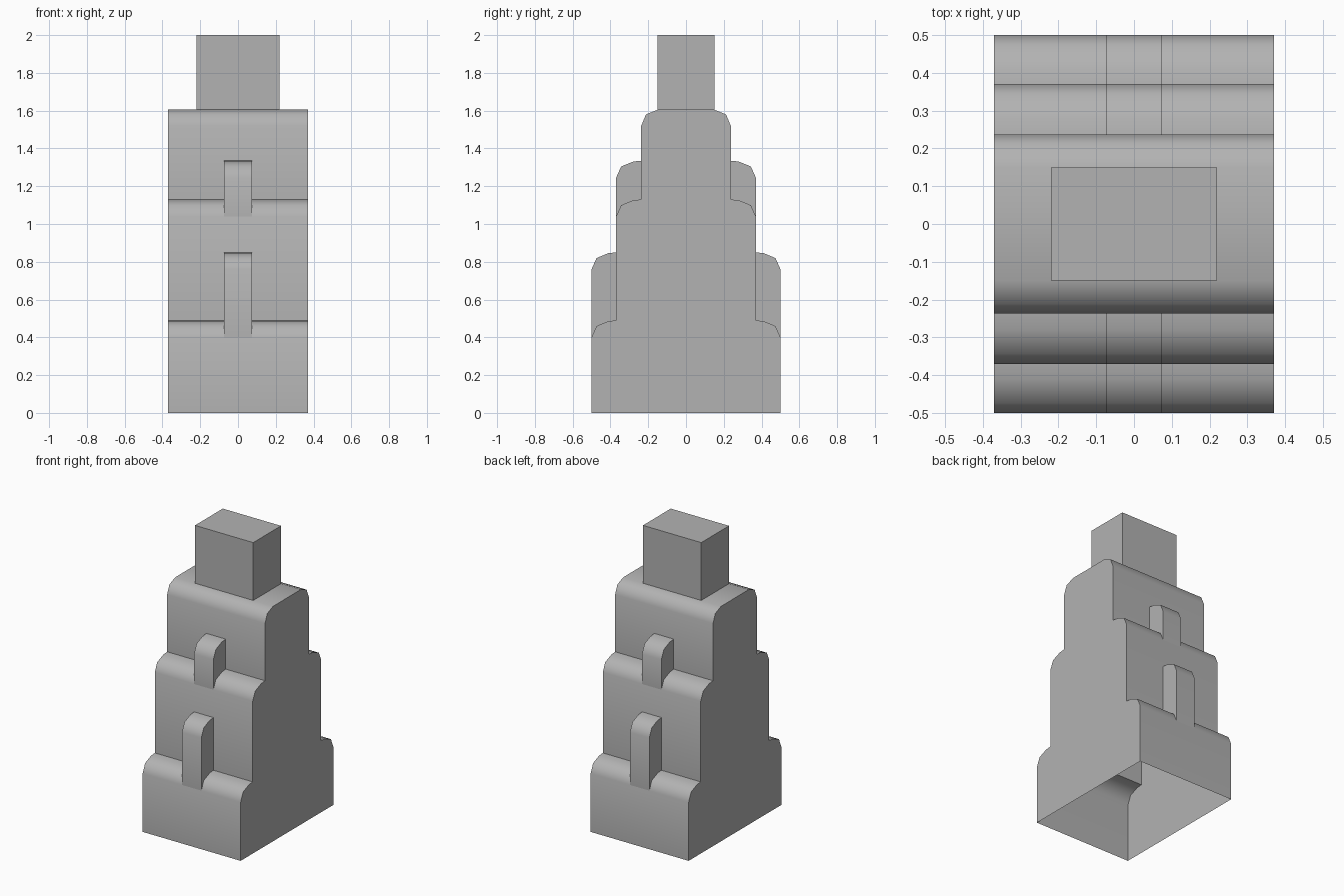
import bpy, bmesh

cube = bpy.data.objects.get("Cube")
if cube:
    bpy.data.objects.remove(cube, do_unlink=True)

grey = bpy.data.materials.new("plain grey")
grey.use_nodes = True
COLOUR = (0.45, 0.45, 0.45, 1)
grey.diffuse_color = COLOUR
grey.node_tree.nodes["Principled BSDF"].inputs["Base Color"].default_value = COLOUR


def shoulder(y_out, y_in, z_low):
    """Rounded shoulder rising from the outer wall to the inner wall."""
    rise, run = 0.09, y_out - y_in
    return [(y_out, z_low), (y_out - 0.2 * run, z_low + 0.66 * rise),
            (y_out - 0.68 * run, z_low + 0.95 * rise), (y_in, z_low + rise)]


def extrude(name, profile, half_width, skip=()):
    """Extrude a (y, z) outline along x, leaving out the skipped outline edges."""
    bm = bmesh.new()
    left, right = ([bm.verts.new((x, y, z)) for y, z in profile]
                   for x in (half_width, -half_width))
    bm.faces.new(left)
    bm.faces.new(right[::-1])
    count = len(profile)
    for i in range(count):
        if i not in skip:
            j = (i + 1) % count
            bm.faces.new((left[j], left[i], right[i], right[j]))
    finish(name, bm)


def finish(name, bm):
    bmesh.ops.recalc_face_normals(bm, faces=bm.faces)
    mesh = bpy.data.meshes.new(name)
    bm.to_mesh(mesh)
    bm.free()
    mesh.materials.append(grey)
    obj = bpy.data.objects.new(name, mesh)
    bpy.context.collection.objects.link(obj)
    bpy.ops.object.select_all(action='DESELECT')
    obj.select_set(True)
    bpy.context.view_layer.objects.active = obj
    bpy.ops.object.shade_smooth_by_angle(angle=0.87)


# Stepped hollow body, open underneath
lower = shoulder(0.5, 0.37, 0.40)
middle = shoulder(0.37, 0.237, 1.04)
crown = [(0.237, 1.52), (0.212, 1.58), (0.15, 1.605)]
half = [(0.5, 0)] + lower + middle + crown
outline = half + [(-y, z) for y, z in reversed(half)]
extrude("stepped_body", outline, 0.37, skip=[len(outline) - 1])

# Rounded ribs standing on each ledge, front and back
for tier, ledge, z_top in (("lower", lower, 0.76), ("upper", middle, 1.245)):
    cap = shoulder(ledge[0][0], ledge[-1][0], z_top)
    profile = cap + ledge[::-1]
    hidden = range(len(cap) - 1, len(profile) - 1)
    for side, sign in (("front", -1), ("back", 1)):
        extrude(f"{tier}_{side}_rib", [(sign * y, z) for y, z in profile], 0.073, skip=hidden)

# Square block on top
block = [(0.15, 1.6), (0.15, 2), (-0.15, 2), (-0.15, 1.6)]
extrude("top_block", block, 0.22, skip=[3])
